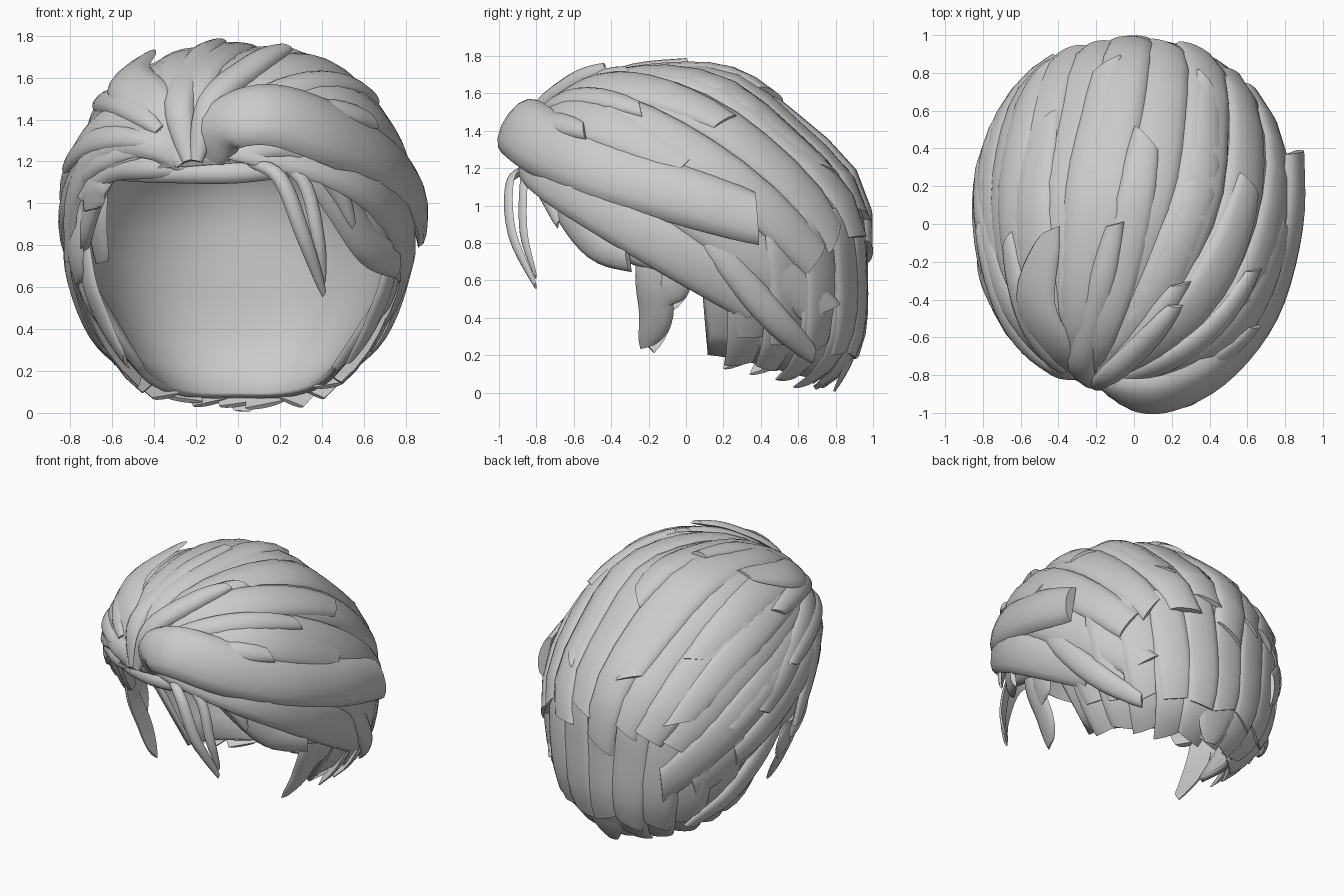
import bpy, bmesh, math, random
from mathutils import Vector

cube = bpy.data.objects.get("Cube")
if cube:
    bpy.data.objects.remove(cube)
random.seed(4)
rad = math.radians

grey = bpy.data.materials.new("hair_grey")
grey.use_nodes = True
grey.diffuse_color = (0.6, 0.6, 0.6, 1)
bsdf = next(n for n in grey.node_tree.nodes if n.type == 'BSDF_PRINCIPLED')
bsdf.inputs["Base Color"].default_value = (0.6, 0.6, 0.6, 1)
bsdf.inputs["Roughness"].default_value = 0.7

CENTRE = Vector((0, 0.02, 0.86))
RADII = (0.79, 0.91, 0.84)
PARTING = Vector((-0.25, -0.8, 0.36)).normalized()
UP = (Vector((0, 0, 1)) - PARTING * PARTING.z).normalized()
SIDE = UP.cross(PARTING)
SIDE *= math.copysign(1, SIDE.x)
parts = []


def scalp(d, lift=0.0):
    """Point on the head volume in direction d, narrowing to a pointed nape."""
    d = d.normalized()
    p = 2.2 - 1.2 * d.y * d.z
    r = sum(abs(c / a) ** p for c, a in zip(d, RADII)) ** (-1 / p)
    r *= 1 + (max(0, d.y) * max(0, -d.z)) ** 3
    point = CENTRE + d * (r + lift)
    point.x *= 1 - 0.2 * max(0, 0.8 - point.z)
    return point


def around(lon, elev):
    """Direction by angle from the back and elevation."""
    lon, elev = rad(lon), rad(elev)
    return Vector((math.sin(lon) * math.cos(elev), math.cos(lon) * math.cos(elev), math.sin(elev)))


def flow(azimuth, theta):
    """Direction on a line combed from the front parting to the nape."""
    a, t = rad(azimuth), rad(theta)
    d = PARTING * math.cos(t) + (UP * math.cos(a) + SIDE * math.sin(a)) * math.sin(t)
    fall = (1 - math.cos(t)) / 2
    return d + Vector((-0.24, 0, -0.3)) * fall


def smooth_path(points, steps=5):
    """Catmull-Rom samples through a few points."""
    p = [Vector(q) for q in points]
    p = [2 * p[0] - p[1]] + p + [2 * p[-1] - p[-2]]
    out = []
    for i in range(1, len(p) - 2):
        a, b, c, d = p[i - 1:i + 3]
        for s in range(steps):
            t = s / steps
            out.append((2 * b + (c - a) * t + (2 * a - 5 * b + 4 * c - d) * t ** 2
                        + (3 * b - a - 3 * c + d) * t ** 3) / 2)
    return out + [p[-2]]


def lock(bm, path, width, height, start=0.45, end=0.65, skew=0.0):
    """Domed ribbon with a flat underside and blunt, slanted tip."""
    rings, n = [], len(path) - 1
    for i, p in enumerate(path):
        t = i / n
        tangent = (path[min(i + 1, n)] - path[max(i - 1, 0)]).normalized()
        out = p - CENTRE
        out = (out - tangent * out.dot(tangent)).normalized()
        side = tangent.cross(out)
        edge = start if t < 0.5 else end
        f = edge + (1 - edge) * math.sin(math.pi * t) ** 0.7 if 0 < t < 1 else edge
        slant = tangent * skew * width * max(0, t - 0.75) * 4
        ring = []
        for k in range(8):
            c, s = math.cos(math.pi * k / 7), math.sin(math.pi * k / 7)
            ring.append(bm.verts.new(p + side * c * width * f + out * s * height * f + slant * c))
        rings.append(ring)
    for a, b in zip(rings, rings[1:]):
        for k in range(8):
            j = (k + 1) % 8
            bm.faces.new((a[k], a[j], b[j], b[k]))
    bm.faces.new(rings[0][::-1])
    bm.faces.new(rings[-1])


def finish(name, bm):
    bmesh.ops.recalc_face_normals(bm, faces=bm.faces)
    mesh = bpy.data.meshes.new(name)
    bm.to_mesh(mesh)
    bm.free()
    mesh.materials.append(grey)
    obj = bpy.data.objects.new(name, mesh)
    bpy.context.collection.objects.link(obj)
    parts.append(obj)
    return obj


def combed(bm, azimuth, t0, t1, width, height, lift, flare=0.0, steps=12, **kw):
    path = []
    for i in range(steps + 1):
        t = i / steps
        path.append(scalp(flow(azimuth, t0 + (t1 - t0) * t), lift + flare * t ** 3))
    lock(bm, path, width, height, **kw)


def lock_group(name, specs):
    bm = bmesh.new()
    for points, width, height, end in specs:
        lock(bm, smooth_path(points), width, height, end=end, skew=0.3)
    return finish(name, bm)


# Inner cap with an open face and a longer nape
HAIRLINE = [(0, -47), (60, -49), (81, -50), (86, -15), (115, -4), (135, 17), (180, 21)]


def hairline(lon):
    for (a, e), (b, f) in zip(HAIRLINE, HAIRLINE[1:]):
        if lon <= b:
            return e + (f - e) * (lon - a) / (b - a)


bm = bmesh.new()
rows, columns = 14, 72
grid = []
for i in range(columns):
    lon = -180 + 360 * i / columns
    low = hairline(abs(lon))
    grid.append([bm.verts.new(scalp(around(lon, low + (88 - low) * j / rows))) for j in range(rows + 1)])
for i in range(columns):
    a, b = grid[i], grid[(i + 1) % columns]
    for j in range(rows):
        bm.faces.new((a[j], b[j], b[j + 1], a[j + 1]))
bm.faces.new([g[-1] for g in grid])
cap = finish("inner_cap", bm)
shell = cap.modifiers.new("thickness", 'SOLIDIFY')
shell.thickness = 0.04

# Nape locks in two overlapping rows, with a pointed middle tip
bm = bmesh.new()
for top, low, lift in [(-2, -49, 0.0), (8, -37, 0.015)]:
    for i in range(11):
        lon = -70 + 14 * i
        tip = low + random.uniform(-1, 1)
        path = [scalp(around(lon * (1 - 0.1 * t / 8), top + (tip - top) * t / 8),
                      lift + 0.01 * (t / 8) ** 3) for t in range(9)]
        lock(bm, path, 0.12, 0.03, start=0.8, end=0.75, skew=random.uniform(-0.4, 0.4))
lock(bm, smooth_path([(.04, .93, .42), (.04, .88, .22), (.02, .79, .01)]), 0.13, 0.03, end=0.3)
finish("nape_locks", bm)

# Long locks combed from the parting over the crown to the nape
bm = bmesh.new()
for i in range(12):
    azimuth = -82 + 164 * i / 11
    combed(bm, azimuth, 12, 138 + random.uniform(-9, 9), 0.14, 0.05, 0.002 + 0.012 * (i % 2),
           0.02, start=0.3, end=0.75, skew=random.uniform(-0.6, 0.6))
finish("long_locks", bm)

# Mid-length and short locks layered over them
bm = bmesh.new()
for i in range(9):
    combed(bm, -85 + 18 * i + random.uniform(-4, 4), 12, random.uniform(88, 122),
           random.uniform(0.1, 0.13), 0.045, 0.02, 0.025, start=0.3, end=0.65,
           skew=random.uniform(-0.8, 0.8))
finish("middle_locks", bm)
bm = bmesh.new()
for azimuth, reach in [(-72, 62), (-48, 55), (27, 56), (48, 72), (62, 60)]:
    combed(bm, azimuth, 9, reach, 0.075, 0.045, 0.03, 0.03, start=0.35, end=0.6, skew=0.5)
finish("short_top_locks", bm)

# Large forelock rolling up and sweeping along the left side
lock_group("swept_forelock", [
    ([(-.13, -.81, 1.22), (-.06, -.88, 1.37), (.15, -.89, 1.42), (.43, -.75, 1.33),
      (.68, -.44, 1.19), (.81, 0, 1.05), (.83, .38, .93)], .18, .09, .75),
    ([(.02, -.85, 1.24), (.25, -.83, 1.3), (.48, -.66, 1.16), (.69, -.35, 1), (.78, 0, .86)], .11, .06, .5)])

# Thin strands hanging over the forehead
lock_group("hanging_strands", [
    ([(.05, -.84, 1.2), (.2, -.93, 1.12), (.31, -.92, .85), (.41, -.8, .57)], .04, .035, .35),
    ([(.08, -.84, 1.24), (.3, -.86, 1.12), (.38, -.86, .85), (.41, -.8, .62)], .035, .03, .3),
    ([(.12, -.84, 1.26), (.35, -.82, 1.2), (.48, -.74, 1.05), (.55, -.68, .9)], .05, .04, .35)])

# Lower locks on the left side
lock_group("left_side_locks", [
    ([(.3, -.78, 1.22), (.48, -.64, 1), (.62, -.48, .8), (.75, -.3, .72)], .1, .05, .7),
    ([(.5, -.6, 1.05), (.65, -.42, .84), (.75, -.1, .72), (.77, .15, .68)], .09, .05, .7),
    ([(.79, .02, .95), (.79, .22, .7), (.68, .47, .4), (.5, .68, .2)], .08, .04, .5)])

# Fringe swept to the right side
lock_group("right_fringe", [
    ([(-.24, -.8, 1.18), (-.4, -.76, 1.29), (-.62, -.55, 1.28), (-.77, -.3, 1.05), (-.8, -.1, .72)], .1, .05, .5),
    ([(-.24, -.8, 1.2), (-.42, -.7, 1.38), (-.65, -.42, 1.36), (-.79, 0, 1.15), (-.81, .3, .95)], .1, .05, .6),
    ([(-.18, -.78, 1.17), (-.4, -.74, 1.18), (-.6, -.58, 1.16), (-.74, -.4, 1.02)], .07, .05, .5),
    ([(-.58, -.58, 1.18), (-.67, -.5, 1.1), (-.69, -.46, .97)], .1, .04, .7),
    ([(-.64, -.42, 1.1), (-.66, -.34, .92), (-.64, -.26, .72)], .08, .05, .7),
    ([(-.72, -.3, 1), (-.76, -.2, .8), (-.75, -.12, .62)], .08, .05, .5),
    ([(-.79, .02, .95), (-.79, .22, .7), (-.68, .47, .4), (-.5, .68, .2)], .08, .04, .5)])

# Short roll under the front edge
lock_group("front_edge_roll", [
    ([(-.6, -.6, 1.14), (-.3, -.76, 1.15), (0, -.82, 1.15), (.3, -.77, 1.17)], .06, .05, .5)])

# Sideburns, mirrored
lock_group("sideburns", [
    ([(s * .73, -.2, .85), (s * .7, -.18, .62), (s * .62, -.16, .42), (s * .53, -.2, .25)], .1, .04, .4)
    for s in (-1, 1)] + [
    ([(s * .75, -.1, .75), (s * .73, -.06, .6), (s * .68, -.1, .46)], .09, .03, .3) for s in (-1, 1)])

# Raised spikes on top
lock_group("top_spikes", [
    ([(-.24, -.83, 1.2), (-.4, -.67, 1.45), (-.52, -.4, 1.58), (-.44, -.03, 1.7)], .13, .05, .35),
    ([(-.23, -.85, 1.2), (-.28, -.72, 1.48), (-.18, -.35, 1.69), (-.1, 0, 1.76)], .08, .05, .55),
    ([(-.2, -.86, 1.2), (-.13, -.8, 1.48), (.08, -.6, 1.66), (.22, -.43, 1.74)], .07, .05, .5)])

# Smooth shading that keeps the lock edges crisp
bpy.ops.object.select_all(action='DESELECT')
for obj in parts:
    obj.select_set(True)
bpy.context.view_layer.objects.active = parts[0]
bpy.ops.object.shade_smooth_by_angle(angle=rad(40))
